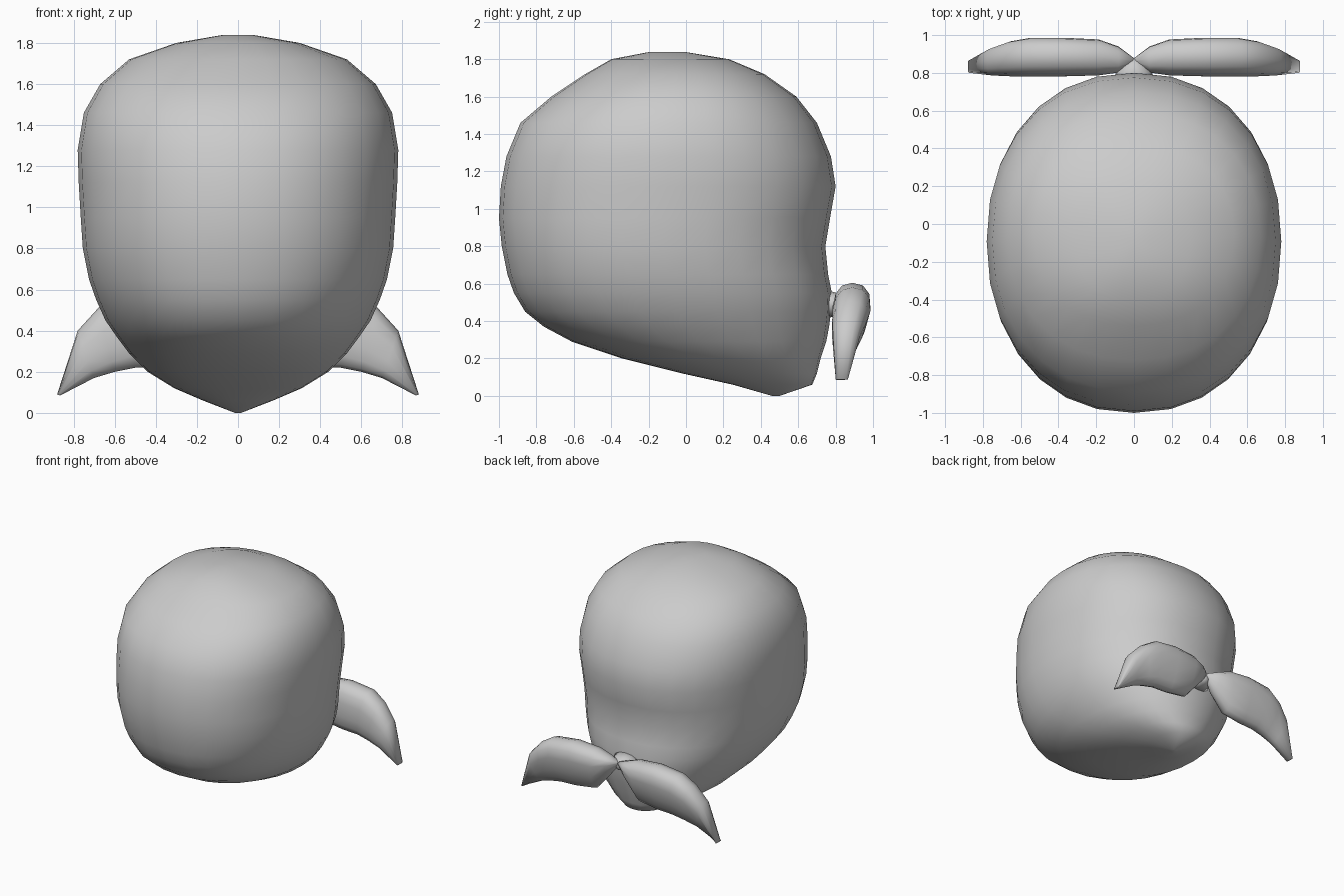
import bpy, bmesh
from math import sin, cos, pi

if "Cube" in bpy.data.objects:
    bpy.data.objects.remove(bpy.data.objects["Cube"])


def spow(v, e):
    return (1 if v >= 0 else -1) * abs(v) ** e


def loft(name, rings):
    """Skin closed rings of points and cap both ends."""
    bm = bmesh.new()
    vs = [[bm.verts.new(p) for p in r] for r in rings]
    n = len(rings[0])
    for a, b in zip(vs, vs[1:]):
        for i in range(n):
            j = (i + 1) % n
            bm.faces.new((a[i], a[j], b[j], b[i]))
    for r in (vs[0], vs[-1]):
        c = bm.verts.new(sum((v.co for v in r), r[0].co * 0) / n)
        for i in range(n):
            bm.faces.new((r[i], r[(i + 1) % n], c))
    bmesh.ops.recalc_face_normals(bm, faces=bm.faces)
    me = bpy.data.meshes.new(name)
    bm.to_mesh(me)
    bm.free()
    me.shade_smooth()
    ob = bpy.data.objects.new(name, me)
    bpy.context.collection.objects.link(ob)
    return ob


# Body: horizontal slices (z, front y, back y, half width)
slices = [(0.0, .46, .50, .015), (.06, .25, .675, .17), (.12, -.02, .70, .31),
          (.20, -.34, .72, .44), (.29, -.61, .75, .53), (.37, -.76, .765, .59),
          (.45, -.86, .775, .645), (.55, -.92, .78, .69), (.65, -.955, .76, .725),
          (.80, -.985, .745, .755), (.95, -1.0, .77, .765), (1.12, -.99, .80, .775),
          (1.28, -.96, .775, .78), (1.46, -.885, .70, .75), (1.60, -.72, .59, .67),
          (1.72, -.54, .42, .53), (1.80, -.40, .23, .30), (1.838, -.2, 0, .08)]


def body_ring(z, yf, yb, w, n=28, e=2 / 2.2):
    yc = (yf + yb) / 2
    r = (yb - yf) / 2
    return [(w * spow(cos(2 * pi * i / n), e), yc + r * spow(sin(2 * pi * i / n), e), z)
            for i in range(n)]


loft("body", [body_ring(*s) for s in slices])

# Tail flukes: stations (top x, top z, bottom x, bottom z, front y, back y)
stations = [(0, .52, 0, .49, .85, .88), (.08, .55, .09, .38, .80, .95),
            (.18, .59, .20, .25, .785, .99), (.37, .605, .37, .225, .78, 1.0),
            (.57, .58, .50, .22, .78, 1.0), (.68, .51, .60, .20, .78, .98),
            (.78, .40, .70, .17, .785, .94), (.88, .09, .865, .085, .80, .87)]


def fluke_ring(side, xt, zt, xb, zb, y0, y1, n=14, e=2 / 2.5):
    pts = []
    for i in range(n):
        t = 2 * pi * i / n
        s = .5 + .5 * spow(cos(t), e)
        d = .5 + .5 * spow(sin(t), e)
        depth = (y1 - y0) * (.65 + .35 * min(1, s * 1.3))
        pts.append((side * (xb + (xt - xb) * s), y0 + depth * d, zb + (zt - zb) * s))
    return pts


for label, side in (("left", -1), ("right", 1)):
    loft("tail_fluke_" + label, [fluke_ring(side, *s) for s in stations])

# Small stem joining the flukes to the body
loft("tail_stem", [[(w * cos(2 * pi * i / 12), y, .49 + h * sin(2 * pi * i / 12))
                    for i in range(12)]
                   for y, w, h in ((.74, .13, .08), (.84, .07, .05), (.875, .02, .03))])
